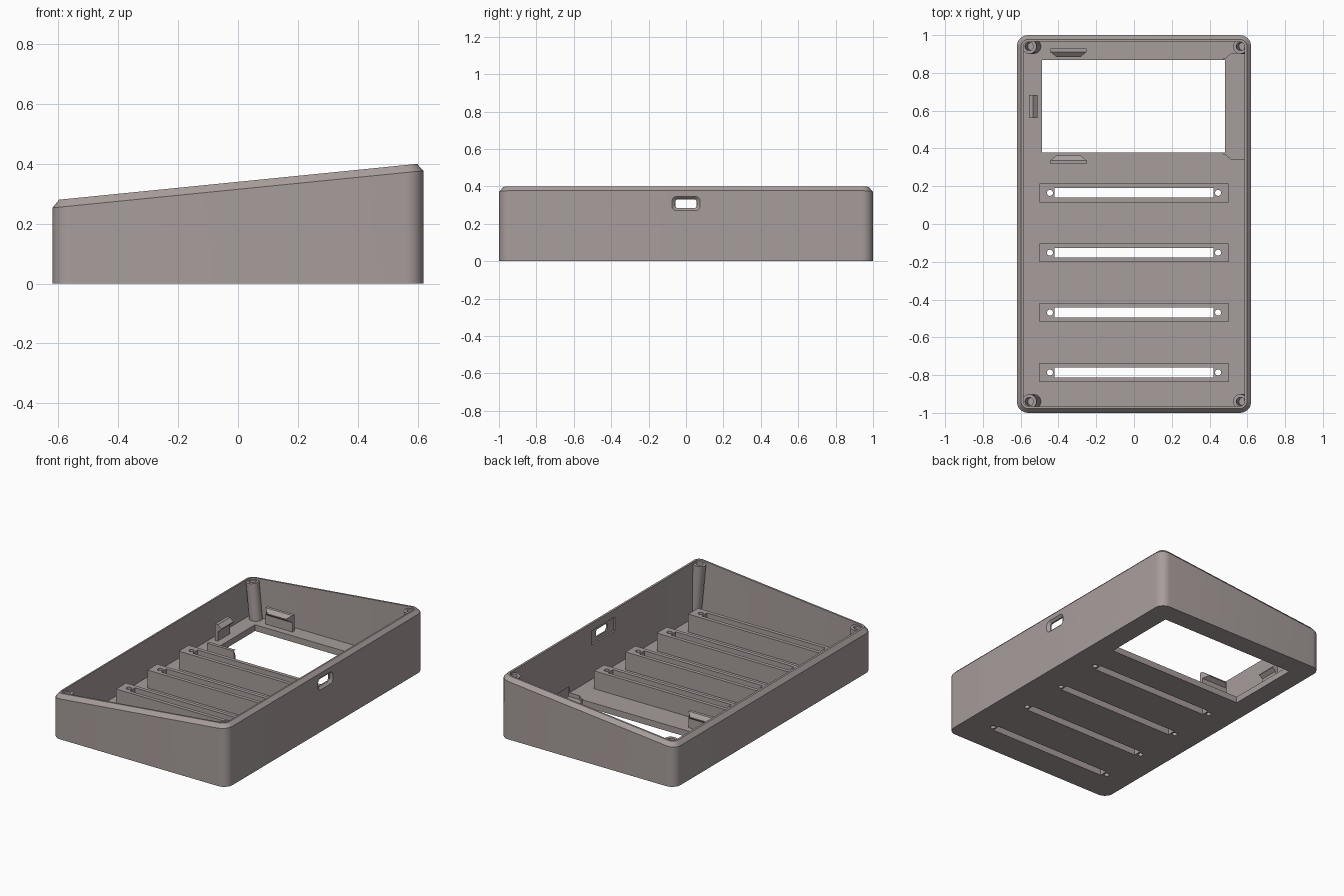
import bpy, bmesh, math
from mathutils import Vector, Matrix

if "Cube" in bpy.data.objects:
    bpy.data.objects.remove(bpy.data.objects["Cube"])

mat = bpy.data.materials.new("warm_grey_plastic")
mat.diffuse_color = (0.39, 0.34, 0.33, 1)
mat.use_nodes = True
mat.node_tree.nodes["Principled BSDF"].inputs["Base Color"].default_value = mat.diffuse_color


def rounded(hx, hy, r, n=8):
    """Rounded rectangle outline, counter-clockwise."""
    pts = []
    for i, (sx, sy) in enumerate([(1, 1), (-1, 1), (-1, -1), (1, -1)]):
        for k in range(n + 1):
            a = math.pi / 2 * (i + k / n)
            pts.append((sx * (hx - r) + r * math.cos(a), sy * (hy - r) + r * math.sin(a)))
    return pts


def loft(name, rings):
    """Closed solid through rings with equal point counts."""
    bm = bmesh.new()
    vs = [[bm.verts.new(p) for p in ring] for ring in rings]
    n = len(vs[0])
    for a, b in zip(vs, vs[1:]):
        for i in range(n):
            j = (i + 1) % n
            bm.faces.new((a[i], a[j], b[j], b[i]))
    bm.faces.new(vs[0][::-1])
    bm.faces.new(vs[-1])
    bmesh.ops.recalc_face_normals(bm, faces=bm.faces)
    me = bpy.data.meshes.new(name)
    bm.to_mesh(me)
    bm.free()
    me.materials.append(mat)
    ob = bpy.data.objects.new(name, me)
    bpy.context.collection.objects.link(ob)
    return ob


def box(name, x0, x1, y0, y1, z0, z1):
    sq = [(x0, y0), (x1, y0), (x1, y1), (x0, y1)]
    return loft(name, [[(x, y, z) for x, y in sq] for z in (z0, z1)])


def rod(name, a, b, r, n=24):
    a, b = Vector(a), Vector(b)
    q = (b - a).to_track_quat('Z', 'Y')
    c = [Vector((r * math.cos(2 * math.pi * i / n), r * math.sin(2 * math.pi * i / n), 0)) for i in range(n)]
    return loft(name, [[p + q @ v for v in c] for p in (a, b)])


def activate(ob):
    bpy.ops.object.select_all(action='DESELECT')
    ob.select_set(True)
    bpy.context.view_layer.objects.active = ob


def combine(ob, others, op='DIFFERENCE'):
    activate(ob)
    for o in others:
        m = ob.modifiers.new("bool", 'BOOLEAN')
        m.operation, m.solver, m.object = op, 'EXACT', o
        bpy.ops.object.modifier_apply(modifier=m.name)
        bpy.data.objects.remove(o)


def smooth(ob):
    activate(ob)
    bpy.ops.object.shade_smooth_by_angle(angle=math.radians(30))


FLOOR, BAR_TOP = 0.04, 0.155


def rim(x, drop=0.0):
    return 0.34 + 0.1 * x - drop


# Case shell: sloped, chamfered rim and hollow inside
def ring(inset, r, zf):
    return [(x, y, zf(x)) for x, y in rounded(0.62 - inset, 1 - inset, r)]


case = loft("case_shell", [
    ring(0, 0.06, lambda x: 0),
    ring(0, 0.06, lambda x: rim(x, 0.025)),
    ring(0.022, 0.04, rim),
    ring(0.034, 0.03, rim),
    ring(0.034, 0.03, lambda x: FLOOR)])

# Slotted mounting bars
bar_ys = [0.165, -0.152, -0.469, -0.786]
bars = [box("bar", -0.5, 0.5, y - 0.05, y + 0.05, FLOOR - 0.02, BAR_TOP) for y in bar_ys]
combine(case, bars, 'UNION')

cuts = [box("window_cut", -0.487, 0.482, 0.378, 0.868, -0.1, 0.1)]
for y in bar_ys:
    cuts.append(box("slot_cut", -0.42, 0.42, y - 0.026, y + 0.026, -0.1, 0.3))
    cuts += [rod("screw_cut", (s * 0.445, y, -0.1), (s * 0.445, y, 0.3), 0.016) for s in (-1, 1)]

# Shallow pocket beside the window
pocket = [(0.47, 0.37), (0.482, 0.37), (0.515, 0.342), (0.592, 0.342),
          (0.592, 0.902), (0.515, 0.902), (0.482, 0.874), (0.47, 0.874)]
cuts.append(loft("pocket_cut", [[(x, y, z) for x, y in pocket] for z in (0.015, 0.08)]))

# Port in the tall side wall: opening, flared outside, recessed inside
def port(x, hy, hz, r):
    return [(x, y, 0.308 + z) for y, z in rounded(hy, hz, r)]


cuts.append(loft("port_cut", [port(0.5, 0.057, 0.023, 0.012), port(0.7, 0.057, 0.023, 0.012)]))
cuts.append(loft("port_flare_cut", [port(0.606, 0.058, 0.024, 0.013), port(0.622, 0.078, 0.04, 0.028)]))
cuts.append(box("port_inner_cut", 0.55, 0.597, -0.12, 0.12, 0.26, 0.35))
combine(case, cuts)
smooth(case)

# Corner screw posts, square to the sloped rim
for side, x in (("left", -0.555), ("right", 0.563)):
    for end, y in (("front", -0.94), ("back", 0.94)):
        top = Vector((x, y, rim(x, 0.012)))
        axis = Vector((-0.1, 0, 1)).normalized()
        base = top - axis * ((top.z - 0.02) / axis.z)
        post = rod(f"post_{side}_{end}", base, top, 0.039)
        hole = rod("post_hole", top - axis * 0.15, top + axis * 0.05, 0.022)
        combine(post, [hole])
        # trim what would poke out through the wall
        keep = loft("keep", [[(px, py, z) for px, py in rounded(0.6, 0.98, 0.045)] for z in (0.01, 0.6)])
        combine(post, [keep], 'INTERSECT')
        smooth(post)


# Snap clips around the window: upright plate with a barbed lip
def clip(name, loc, angle, half, taper):
    prof = [(0, FLOOR - 0.01), (0.02, FLOOR - 0.01), (0.02, 0.1), (0.045, 0.118), (0.045, 0.124), (0.02, 0.145), (0, 0.145)]
    rings = []
    for s in (-1, 1):
        rings.append([(s * (half - (taper if d > 0.03 else 0)), d, z) for d, z in prof])
    ob = loft(name, rings)
    ob.data.transform(Matrix.Translation((loc[0], loc[1], 0)) @ Matrix.Rotation(angle, 4, 'Z'))


clip("clip_back", (-0.347, 0.93), math.pi, 0.095, 0.03)
clip("clip_front", (-0.347, 0.317), 0, 0.095, 0.03)
clip("clip_left", (-0.555, 0.622), -math.pi / 2, 0.062, 0.0)
